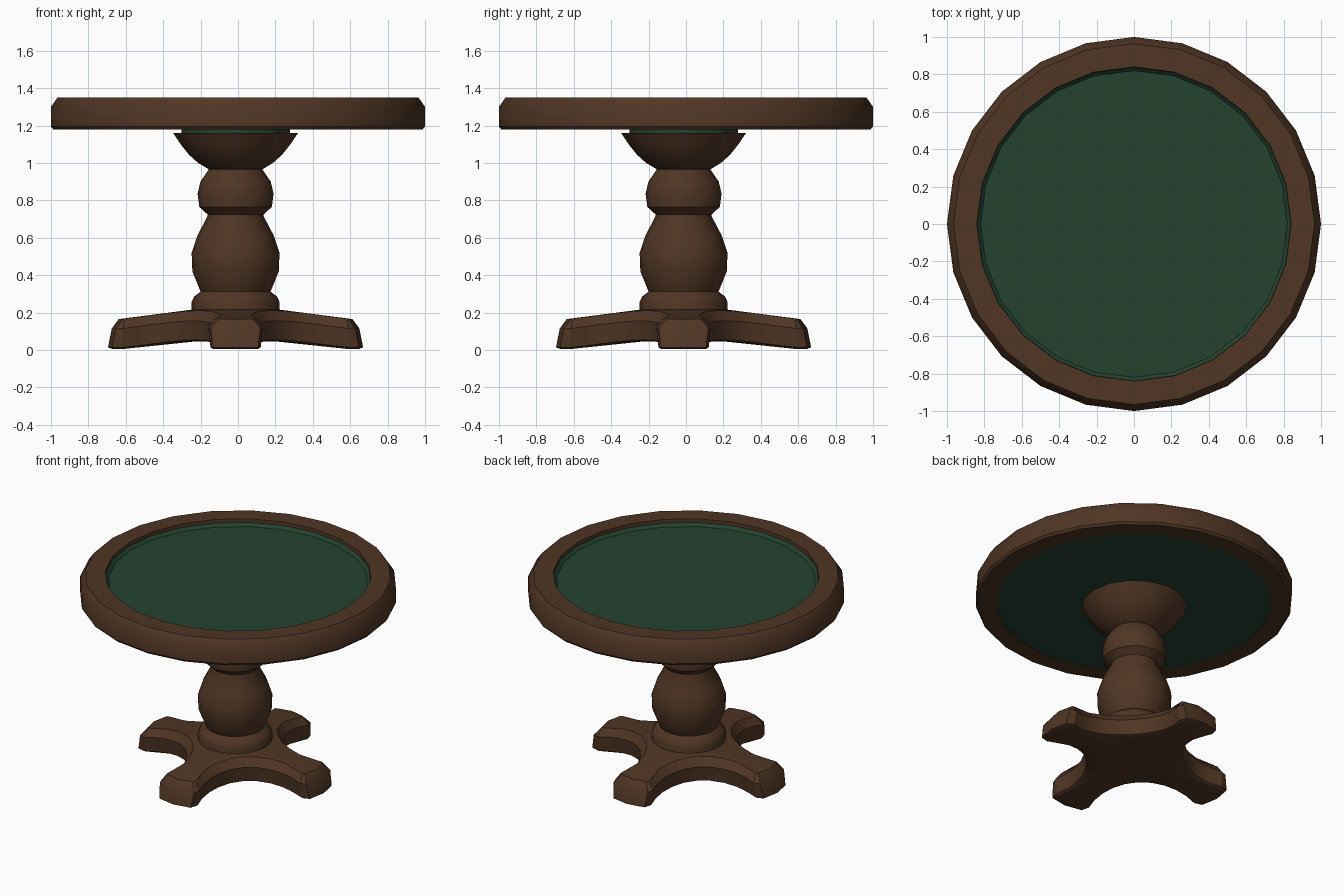
import bpy, bmesh, math

if "Cube" in bpy.data.objects:
    bpy.data.objects.remove(bpy.data.objects["Cube"])

def material(name, rgb):
    m = bpy.data.materials.new(name)
    m.diffuse_color = (*rgb, 1)
    m.use_nodes = True
    m.node_tree.nodes["Principled BSDF"].inputs["Base Color"].default_value = m.diffuse_color
    return m

WOOD = material("dark wood", (0.080, 0.037, 0.018))
FELT = material("green felt", (0.017, 0.055, 0.028))
OFF = -0.013  # pedestal sits slightly off the centre of the top

def loft(name, rings, mat, loc=(0, 0, 0), closed=False, angle=35):
    """Bridge equal-sized vertex rings; cap both ends unless closed."""
    bm = bmesh.new()
    vs = [[bm.verts.new(p) for p in ring] for ring in rings]
    n = len(vs[0])
    count = len(vs) if closed else len(vs) - 1
    for k in range(count):
        a, b = vs[k], vs[(k + 1) % len(vs)]
        for i in range(n):
            j = (i + 1) % n
            bm.faces.new((a[i], a[j], b[j], b[i]))
    if not closed:
        bm.faces.new(vs[0])
        bm.faces.new(vs[-1])
    bmesh.ops.recalc_face_normals(bm, faces=bm.faces)
    me = bpy.data.meshes.new(name)
    bm.to_mesh(me)
    bm.free()
    me.materials.append(mat)
    ob = bpy.data.objects.new(name, me)
    ob.location = loc
    bpy.context.collection.objects.link(ob)
    bpy.ops.object.select_all(action='DESELECT')
    ob.select_set(True)
    bpy.context.view_layer.objects.active = ob
    bpy.ops.object.shade_smooth_by_angle(angle=math.radians(angle))
    return ob

def lathe(name, profile, sides, mat, loc=(0, 0, 0), closed=False):
    rings = [[(r * math.cos(2 * math.pi * i / sides), r * math.sin(2 * math.pi * i / sides), z)
              for i in range(sides)] for r, z in profile]
    return loft(name, rings, mat, loc, closed)

# table top: raised wooden rim and sunken felt
lathe("table_rim", [(0.868, 1.18), (0.988, 1.18), (1.0, 1.195), (1.0, 1.30), (0.965, 1.35),
                    (0.84, 1.35), (0.838, 1.25), (0.868, 1.25)], 24, WOOD, closed=True)
lathe("felt_panel", [(0.868, 1.184), (0.868, 1.245), (0.839, 1.245), (0.839, 1.325),
                     (0.82, 1.305)], 24, FELT)

# turned pedestal
c = (OFF, OFF, 0)
lathe("felt_neck", [(0.29, 1.15), (0.29, 1.19)], 16, FELT, c)
lathe("pedestal_bowl", [(0.14, 0.955), (0.145, 0.967), (0.20, 1.0), (0.25, 1.045),
                        (0.29, 1.095), (0.334, 1.16)], 16, WOOD, c)
lathe("pedestal_column", [(0.18, 0.30), (0.187, 0.312), (0.231, 0.42), (0.235, 0.52), (0.205, 0.61),
                          (0.15, 0.715), (0.15, 0.725), (0.194, 0.765), (0.203, 0.835),
                          (0.188, 0.90), (0.142, 0.967)], 20, WOOD, c)
lathe("base_collar", [(0.235, 0.19), (0.236, 0.255), (0.222, 0.285), (0.187, 0.312)], 20, WOOD, c)

# four-armed base: concave arcs between the arms, blunt feet
def outline(d, tip):
    quarter = [(tip, 0.0), (tip - 0.022, 0.132 - d)]
    for i in range(11):
        a = math.radians(292 - 13.4 * i)
        r = 0.35 + d
        x, y = 0.47 + r * math.cos(a), 0.47 + r * math.sin(a)
        quarter.append((min(x, tip - 0.03), min(y, tip - 0.03)))
    quarter.append((0.132 - d, tip - 0.022))
    pts = []
    for q in range(4):
        ca, sa = (1, 0, -1, 0)[q], (0, 1, 0, -1)[q]
        pts += [(x * ca - y * sa, x * sa + y * ca) for x, y in quarter]
    return pts

def blend(r, r0, z0, r1, z1):
    t = max(0, min(1, (r - r0) / (r1 - r0)))
    return z0 + (z1 - z0) * t

def top_z(r):
    return blend(r, 0.22, 0.218, 0.62, 0.165)

def low_z(r):
    return blend(r, 0.28, 0.048, 0.60, 0.004)

def ring(pts, zf):
    return [(x, y, zf(math.hypot(x, y))) for x, y in pts]

def circle_of(pts, rad):
    return [(x * rad / math.hypot(x, y), y * rad / math.hypot(x, y)) for x, y in pts]

bottom = outline(0.012, 0.682)
upper = outline(0.04, 0.625)
rings = [ring(circle_of(bottom, 0.2), low_z),
         ring(outline(0.03, 0.655), low_z),
         ring(bottom, lambda r: low_z(r) + 0.01),
         ring(outline(0.0, 0.662), lambda r: top_z(r) - 0.05),
         ring(upper, top_z),
         ring(circle_of(upper, 0.2), lambda r: 0.22)]
loft("pedestal_base", rings, WOOD, c, angle=32)
